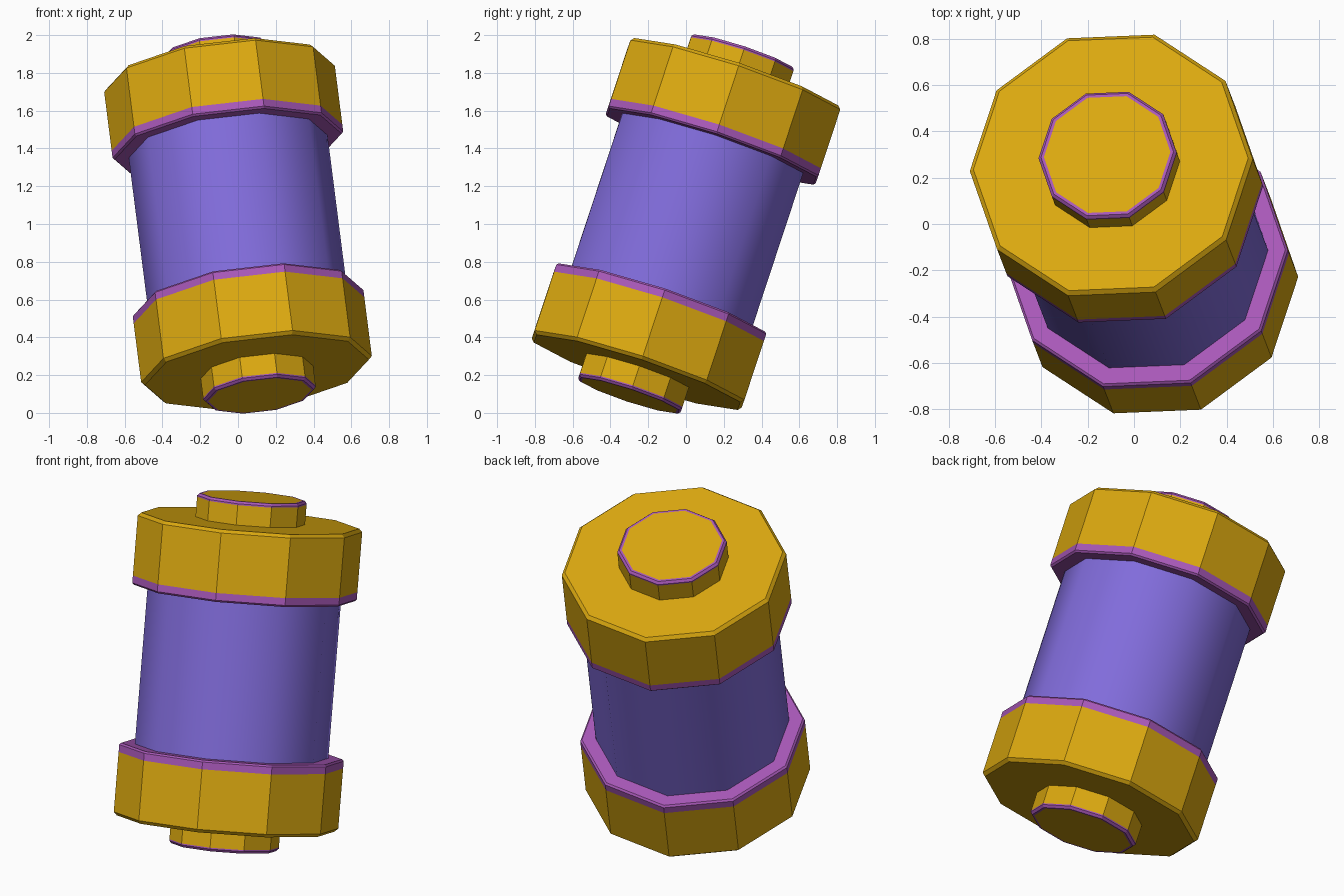
import bpy, bmesh, math
from mathutils import Vector, Matrix

if "Cube" in bpy.data.objects:
    bpy.data.objects.remove(bpy.data.objects["Cube"])

SIDES = 10


def material(name, rgb):
    m = bpy.data.materials.new(name)
    m.diffuse_color = (*rgb, 1)
    m.use_nodes = True
    m.node_tree.nodes["Principled BSDF"].inputs["Base Color"].default_value = m.diffuse_color
    return m


GOLD = material("gold", (0.72, 0.40, 0.005))
TRIM = material("orchid trim", (0.40, 0.10, 0.49))
BLUE = material("violet body", (0.22, 0.15, 0.71))

# Tilted frame: n is the barrel axis, u points at one corner of the decagon
n = Vector((-0.12, 0.311, 0.942)).normalized()
u = Vector((0.61, 0.025, 0.068))
u = (u - n * u.dot(n)).normalized()
w = n.cross(u)


def frame(up):
    """Barrel frame; up=-1 is turned half a turn about u for the lower end."""
    return Matrix((u, w * up, n * up)).transposed().to_4x4()


def lathe(name, profile, mats, slots, up=1, smooth=False):
    """Ten-sided solid from (radius, height) points; slots colour each band."""
    bm = bmesh.new()
    rings = []
    for r, h in profile:
        rings.append([bm.verts.new((r * math.cos(2 * math.pi * i / SIDES),
                                    r * math.sin(2 * math.pi * i / SIDES), h))
                      for i in range(SIDES)])
    for k in range(len(rings) - 1):
        a, b = rings[k], rings[k + 1]
        for i in range(SIDES):
            j = (i + 1) % SIDES
            f = bm.faces.new((a[i], a[j], b[j], b[i]))
            f.material_index = slots[k + 1]
            f.smooth = smooth
    bm.faces.new(rings[0][::-1]).material_index = slots[0]
    bm.faces.new(rings[-1]).material_index = slots[-1]
    bmesh.ops.recalc_face_normals(bm, faces=bm.faces)
    me = bpy.data.meshes.new(name)
    bm.to_mesh(me)
    bm.free()
    for m in mats:
        me.materials.append(m)
    ob = bpy.data.objects.new(name, me)
    bpy.context.collection.objects.link(ob)
    ob.matrix_world = Matrix.Translation((0, 0, 1)) @ frame(up)
    return ob


# Barrel body, smooth shaded round its sides
lathe("barrel_body", [(0.53, -0.46), (0.53, 0.46)], [BLUE], [0, 0, 0], smooth=True)

for end, up in (("upper", 1), ("lower", -1)):
    # Wide end cap with a trim band on its inner rim
    lathe(end + "_cap",
          [(0.605, 0.435), (0.615, 0.445), (0.615, 0.485), (0.615, 0.815), (0.597, 0.833)],
          [GOLD, TRIM], [1, 1, 1, 0, 0, 0], up)
    # Small end knob with a trim bevel
    lathe(end + "_knob",
          [(0.30, 0.80), (0.30, 0.942), (0.30, 0.950), (0.288, 0.963), (0.275, 0.963)],
          [GOLD, TRIM], [0, 0, 1, 1, 1, 0], up)
